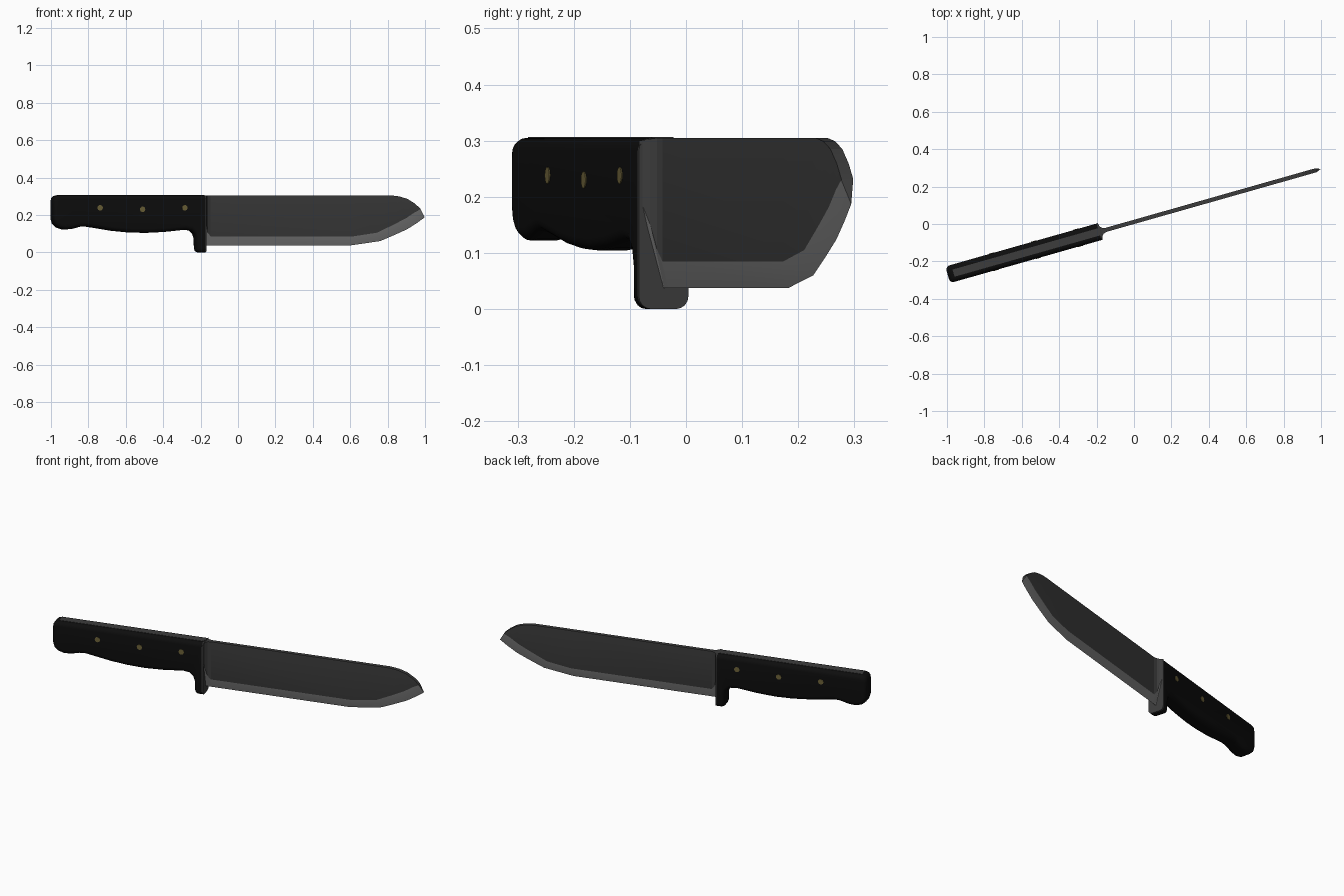
import bpy, bmesh, math
from mathutils import Vector

if "Cube" in bpy.data.objects:
    bpy.data.objects.remove(bpy.data.objects["Cube"])

ANG = math.atan(0.2838)          # whole knife is turned about z
K = math.cos(ANG)                # profiles are given as seen from the front


def material(name, rgb):
    m = bpy.data.materials.new(name)
    m.diffuse_color = (*rgb, 1)
    m.use_nodes = True
    m.node_tree.nodes["Principled BSDF"].inputs["Base Color"].default_value = m.diffuse_color
    return m


BLACK = material("black_handle", (0.004, 0.004, 0.004))
STEEL = material("dark_steel", (0.045, 0.045, 0.045))
EDGE = material("ground_edge", (0.18, 0.18, 0.18))
BRASS = material("brass", (0.15, 0.12, 0.04))


def finish(bm, name, mats, smooth=None):
    bmesh.ops.recalc_face_normals(bm, faces=bm.faces)
    me = bpy.data.meshes.new(name)
    bm.to_mesh(me)
    bm.free()
    ob = bpy.data.objects.new(name, me)
    bpy.context.collection.objects.link(ob)
    for m in mats:
        me.materials.append(m)
    ob.rotation_euler.z = ANG
    ob.location.y = 0.0112
    if smooth:
        bpy.ops.object.select_all(action='DESELECT')
        ob.select_set(True)
        bpy.context.view_layer.objects.active = ob
        bpy.ops.object.shade_smooth_by_angle(angle=math.radians(smooth))
    return ob


# handle outline with guard; it runs past the front and is cut flat there
GRIP = [(-0.1, 0.305), (-0.965, 0.305), (-0.983, 0.3), (-0.993, 0.288), (-0.996, 0.27),
        (-0.996, 0.18), (-0.988, 0.152), (-0.967, 0.132), (-0.935, 0.122), (-0.895, 0.125),
        (-0.85, 0.137), (-0.82, 0.139), (-0.77, 0.131), (-0.68, 0.116), (-0.59, 0.107),
        (-0.5, 0.104), (-0.4, 0.109), (-0.29, 0.121), (-0.258, 0.117), (-0.239, 0.1),
        (-0.231, 0.075), (-0.229, 0.02), (-0.224, 0.006), (-0.212, 0.0), (-0.1, 0.0)]


def grip_part(name, x0, x1, mat):
    bm = bmesh.new()
    h = 0.046
    face = bm.faces.new([bm.verts.new((x / K, -h, z)) for x, z in GRIP])
    r = bmesh.ops.extrude_face_region(bm, geom=[face])
    bmesh.ops.translate(bm, vec=(0, 2 * h, 0),
                        verts=[v for v in r['geom'] if isinstance(v, bmesh.types.BMVert)])
    # round the long edges of both side faces
    rim = [e for e in bm.edges if abs(e.verts[0].co.y - e.verts[1].co.y) < 1e-5]
    bmesh.ops.bevel(bm, geom=rim, offset=0.023, segments=4, profile=0.5,
                    affect='EDGES', clamp_overlap=False)
    for x, n in ((x0, -1), (x1, 1)):
        g = bm.verts[:] + bm.edges[:] + bm.faces[:]
        cut = bmesh.ops.bisect_plane(bm, geom=g, plane_co=(x / K, 0, 0),
                                     plane_no=(n, 0, 0), clear_outer=True)['geom_cut']
        edges = [e for e in cut if isinstance(e, bmesh.types.BMEdge)]
        if edges:
            bmesh.ops.contextual_create(bm, geom=edges)
    return finish(bm, name, [mat], 35)


grip_part("handle", -1.2, -0.187, BLACK)
grip_part("bolster_plate", -0.187, -0.18, STEEL)

# tang strip showing along the handle's back
bm = bmesh.new()
bmesh.ops.create_cube(bm, size=1)
for v in bm.verts:
    v.co = Vector((-0.575 / K + v.co.x * 0.78 / K, v.co.y * 0.04, 0.301 + v.co.z * 0.011))
finish(bm, "tang", [STEEL])

# blade: stations of (half thickness, spine, bevel line, cutting edge)
T = 0.011
STATIONS = [(0.045, (-0.182, 0.3), (-0.182, 0.2), (-0.182, 0.037)),
            (0.026, (-0.176, 0.303), (-0.176, 0.15), (-0.176, 0.037)),
            (0.016, (-0.166, 0.305), (-0.166, 0.105), (-0.166, 0.037)),
            (T, (-0.15, 0.305), (-0.15, 0.085), (-0.15, 0.037)),
            (T, (0.61, 0.305), (0.61, 0.085), (0.6, 0.037)),
            (T, (0.81, 0.305), (0.74, 0.105), (0.76, 0.06)),
            (T, (0.86, 0.299), (0.825, 0.146), (0.835, 0.092)),
            (T, (0.905, 0.285), (0.895, 0.182), (0.905, 0.124)),
            (T, (0.945, 0.259), (0.94, 0.213), (0.957, 0.157)),
            (T, (0.973, 0.232), (0.973, 0.23), (0.998, 0.187))]
bm = bmesh.new()
rings = []
for t, s, b, e in STATIONS:
    pts = [(s, -t), (b, -t), (e, 0), (b, t), (s, t)]
    rings.append([bm.verts.new((x / K, y, z)) for (x, z), y in pts])
for a, b in zip(rings, rings[1:]):
    for i in range(5):
        j = (i + 1) % 5
        f = bm.faces.new((a[i], a[j], b[j], b[i]))
        f.material_index = 1 if i in (1, 2) else 0
bm.faces.new(rings[0])
bm.faces.new(rings[-1])
finish(bm, "blade", [STEEL, EDGE], 14)

# brass rivets through both sides
for i, (x, z) in enumerate([(-0.75, 0.238), (-0.523, 0.23), (-0.297, 0.238)]):
    bm = bmesh.new()
    bmesh.ops.create_cone(bm, cap_ends=True, segments=16, radius1=0.015, radius2=0.015, depth=0.096)
    for v in bm.verts:
        v.co = Vector((x / K + v.co.x, v.co.z, z + v.co.y))
    finish(bm, f"rivet_{i + 1}", [BRASS], 35)
